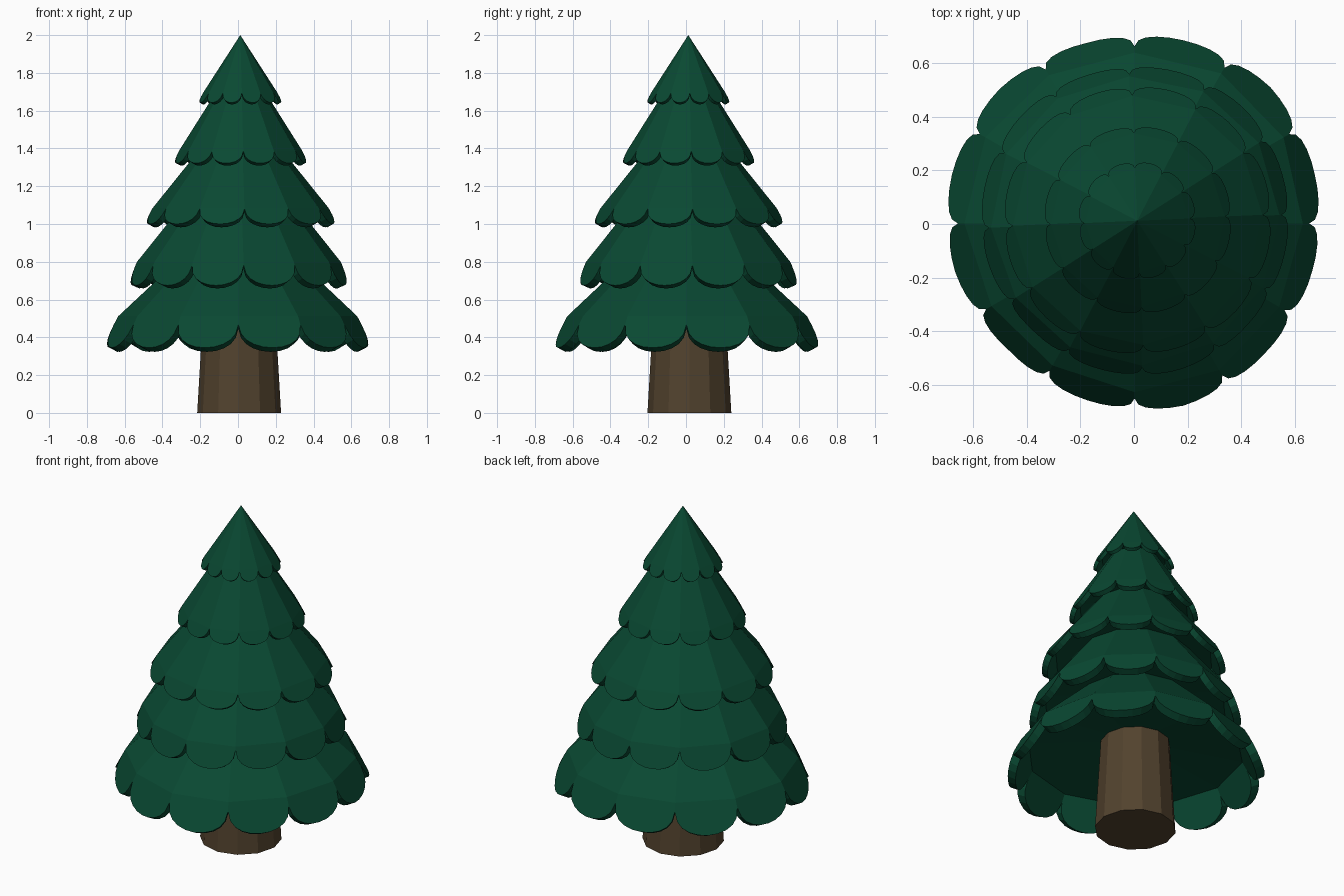
import bpy, bmesh, math

if "Cube" in bpy.data.objects:
    bpy.data.objects.remove(bpy.data.objects["Cube"])

SIDES = 12
HALF = math.pi / SIDES
TAN = math.tan(HALF)


def material(name, rgb):
    m = bpy.data.materials.new(name)
    m.diffuse_color = (*rgb, 1)
    m.use_nodes = True
    m.node_tree.nodes["Principled BSDF"].inputs["Base Color"].default_value = m.diffuse_color
    return m


green = material("pine green", (0.0028, 0.066, 0.032))
brown = material("bark brown", (0.085, 0.055, 0.027))


def finish(bm, name, mat):
    bmesh.ops.remove_doubles(bm, verts=bm.verts, dist=0.0004)
    bmesh.ops.recalc_face_normals(bm, faces=bm.faces)
    mesh = bpy.data.meshes.new(name)
    bm.to_mesh(mesh)
    bm.free()
    mesh.materials.append(mat)
    ob = bpy.data.objects.new(name, mesh)
    bpy.context.collection.objects.link(ob)
    return ob


# Uneven reach of the petals around the tree, counter-clockwise from +x
REACH = [1.0, 1.03, 1.015, 1.0, 1.02, 1.012, 0.995, 0.955, 0.98, 1.01, 0.985, 0.985]


def reach(angle, strength):
    p = (angle / (2 * HALF) - 0.5) % SIDES
    i = int(p)
    f = p - i
    r = REACH[i % SIDES] * (1 - f) + REACH[(i + 1) % SIDES] * f
    return 1 + (r - 1) * strength


def tier(name, top, bend, tip, notch, thick, turn, centre, uneven=0.0, rise=0.05):
    """Twelve flat panels, each ending in a thick rounded petal.
    top, bend, tip are (distance from axis to panel middle, height)."""
    bm = bmesh.new()
    dr, dz = tip[0] - bend[0], tip[1] - bend[1]
    ln = math.hypot(dr, dz)
    off_r, off_z = dz / ln * thick, -dr / ln * thick   # inward and down
    n = 10
    for k in range(SIDES):
        a = math.radians(turn) + HALF * (2 * k + 1)
        ca, sa = math.cos(a), math.sin(a)

        def v(r, lat, z):
            x, y = r * ca - lat * sa, r * sa + lat * ca
            s = reach(math.atan2(y, x), uneven)
            return bm.verts.new((centre[0] + x * s, centre[1] + y * s, z))

        def layer(o_r, o_z):
            # bend corners followed by the rounded petal outline
            b = bend[0] + o_r
            w = (bend[0] + dr * notch + o_r) * TAN
            corners = [v(b, s * b * TAN, bend[1] + o_z) for s in (-1, 1)]
            rim = []
            for i in range(n + 1):
                th = math.pi * i / n
                t = notch + (1 - notch) * max(0, math.sin(th)) ** 0.8
                rim.append(v(bend[0] + dr * t + o_r, w * math.cos(th),
                             bend[1] + dz * t + o_z))
            bm.faces.new(corners + rim)
            return corners, rim

        oc, orim = layer(0, 0)
        ic, irim = layer(off_r, off_z)
        for i in range(n):
            bm.faces.new((orim[i], orim[i + 1], irim[i + 1], irim[i]))
        # sloping panel
        if top[0] > 0:
            t0, t1 = (v(top[0], s * top[0] * TAN, top[1]) for s in (-1, 1))
            bm.faces.new((oc[0], oc[1], t1, t0))
            bm.faces.new((t0, t1, v(0, 0, top[1])))
        else:
            bm.faces.new((oc[0], oc[1], v(0, 0, top[1])))
        # shallow underside
        bm.faces.new((ic[0], ic[1], v(0, 0, bend[1] + off_z + rise)))
    return finish(bm, name, green)


# Foliage tiers, bottom to top
tier("foliage_tier_1", (0.295, 0.82), (0.612, 0.512), (0.698, 0.345), 0.27, 0.048, 0, (0.002, 0.002), 1.0, 0.075)
tier("foliage_tier_2", (0.29, 1.10), (0.522, 0.80), (0.575, 0.675), 0.15, 0.042, 2.5, (0.006, 0.010), 0.6, 0.06)
tier("foliage_tier_3", (0.205, 1.40), (0.45, 1.085), (0.5, 1.0), 0.06, 0.035, 2.5, (0.014, 0.014), 0, 0.07)
tier("foliage_tier_4", (0.125, 1.70), (0.314, 1.39), (0.35, 1.322), 0.06, 0.028, 2.5, (0.014, 0.014), 0, 0.07)
tier("foliage_tier_5", (0, 2.0), (0.187, 1.70), (0.22, 1.643), 0.12, 0.02, 2.5, (0.012, 0.012), 0, 0.06)

# Tapered trunk
bm = bmesh.new()
bmesh.ops.create_cone(bm, cap_ends=True, segments=SIDES, radius1=0.222,
                      radius2=0.188, depth=0.58)
bmesh.ops.translate(bm, verts=bm.verts, vec=(0.006, 0.018, 0.29))
finish(bm, "trunk", brown)
